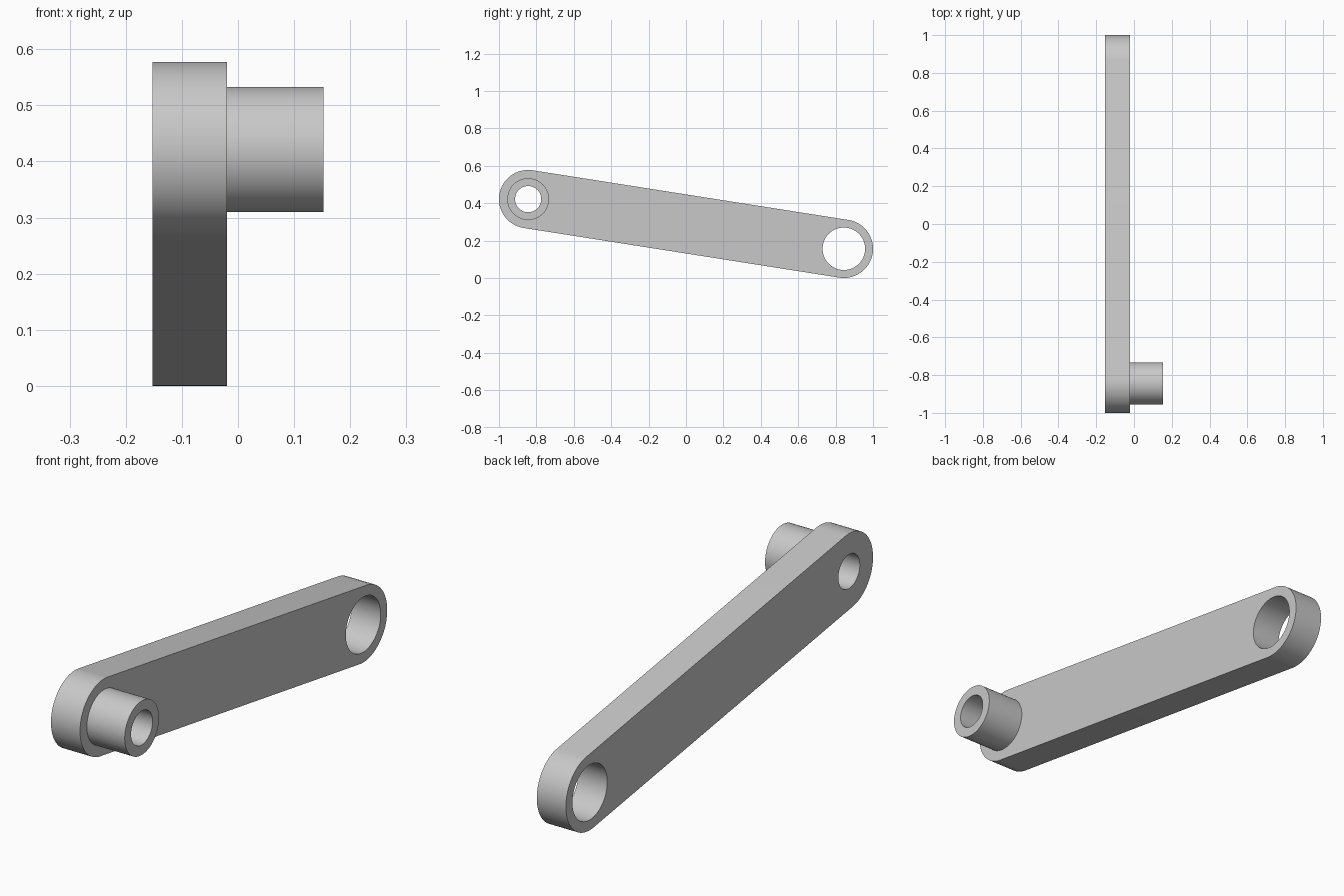
import bpy, bmesh, math

if "Cube" in bpy.data.objects:
    bpy.data.objects.remove(bpy.data.objects["Cube"], do_unlink=True)

R = 0.156                              # rounded end radius
FRONT, BACK = (-0.844, 0.4215), (0.844, R)   # end centres (y, z)
X_MIN, X_FACE, X_MAX = -0.1525, -0.02, 0.1525
SEG = 96

grey = bpy.data.materials.new("grey_metal")
grey.use_nodes = True
color = (0.58, 0.58, 0.58, 1)
grey.diffuse_color = color
grey.node_tree.nodes["Principled BSDF"].inputs["Base Color"].default_value = color


def arc(center, radius, start, sweep, count):
    """Points along an arc in the side plane."""
    return [(center[0] + radius * math.cos(start + sweep * i / count),
             center[1] + radius * math.sin(start + sweep * i / count))
            for i in range(count + 1)]


def extrude(name, outline, x0, x1):
    """Solid made by extruding a side outline along x."""
    bm = bmesh.new()
    face = bm.faces.new([bm.verts.new((x0, y, z)) for y, z in outline])
    result = bmesh.ops.extrude_face_region(bm, geom=[face])
    verts = [v for v in result["geom"] if isinstance(v, bmesh.types.BMVert)]
    bmesh.ops.translate(bm, verts=verts, vec=(x1 - x0, 0, 0))
    bmesh.ops.recalc_face_normals(bm, faces=bm.faces)
    mesh = bpy.data.meshes.new(name)
    bm.to_mesh(mesh)
    bm.free()
    mesh.materials.append(grey)
    obj = bpy.data.objects.new(name, mesh)
    bpy.context.collection.objects.link(obj)
    return obj


def rod(name, center, radius, x0, x1):
    return extrude(name, arc(center, radius, 0, math.tau, SEG)[:-1], x0, x1)


def combine(target, tool, operation):
    """Apply a boolean and discard the tool."""
    mod = target.modifiers.new(operation.lower(), "BOOLEAN")
    mod.operation, mod.object, mod.solver = operation, tool, "EXACT"
    bpy.ops.object.select_all(action="DESELECT")
    bpy.context.view_layer.objects.active = target
    target.select_set(True)
    bpy.ops.object.modifier_apply(modifier=mod.name)
    bpy.data.objects.remove(tool, do_unlink=True)


# Sloping link arm with rounded ends
tilt = math.atan2(BACK[1] - FRONT[1], BACK[0] - FRONT[0])
outline = (arc(BACK, R, tilt - math.pi / 2, math.pi, SEG // 2)
           + arc(FRONT, R, tilt + math.pi / 2, math.pi, SEG // 2))
arm = extrude("link_arm", outline, X_MIN, X_FACE)

# Pivot sleeve standing on the arm, then both bores
combine(arm, rod("pivot_sleeve", FRONT, 0.1115, X_FACE - 0.04, X_MAX), "UNION")
combine(arm, rod("sleeve_bore", FRONT, 0.07, X_MIN - 0.1, X_MAX + 0.1), "DIFFERENCE")
combine(arm, rod("large_bore", BACK, 0.1135, X_MIN - 0.1, X_MAX + 0.1), "DIFFERENCE")

bpy.ops.object.shade_smooth_by_angle(angle=math.radians(30))
